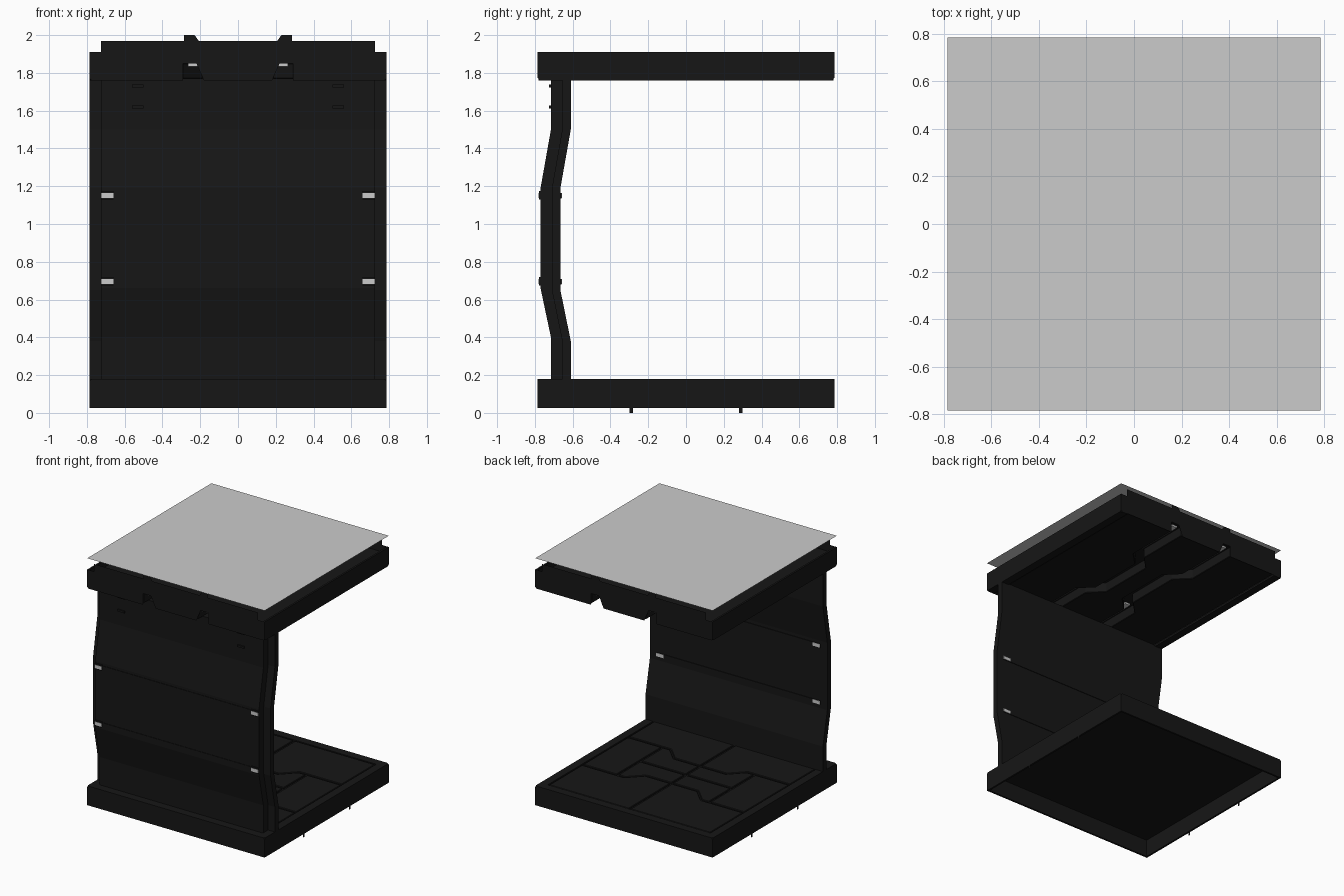
import bpy, bmesh

if "Cube" in bpy.data.objects:
    bpy.data.objects.remove(bpy.data.objects["Cube"])

H = 0.785          # half width of the module
IN = 0.72          # inner edge of the rims

dark = bpy.data.materials.new("dark_metal")
dark.diffuse_color = (0.008, 0.008, 0.008, 1)
dark.use_nodes = True
dark.node_tree.nodes["Principled BSDF"].inputs["Base Color"].default_value = dark.diffuse_color


def finish(name, bm, mat=dark, bevel=0):
    bmesh.ops.recalc_face_normals(bm, faces=bm.faces)
    me = bpy.data.meshes.new(name)
    bm.to_mesh(me)
    bm.free()
    ob = bpy.data.objects.new(name, me)
    bpy.context.collection.objects.link(ob)
    if mat:
        me.materials.append(mat)
    if bevel:
        m = ob.modifiers.new("bevel", 'BEVEL')
        m.width, m.segments = bevel, 1
        m.limit_method = 'ANGLE'
    return ob


def prism(bm, pts, axis, a, b):
    """Extrude a 2D outline along an axis from a to b (a == b gives a flat sheet)."""
    def co(p, t):
        return {'x': (t, p[0], p[1]), 'y': (p[0], t, p[1]), 'z': (p[0], p[1], t)}[axis]
    lo = [bm.verts.new(co(p, a)) for p in pts]
    bm.faces.new(lo)
    if a == b:
        return
    hi = [bm.verts.new(co(p, b)) for p in pts]
    bm.faces.new(hi[::-1])
    n = len(pts)
    for i in range(n):
        bm.faces.new((lo[i], lo[(i + 1) % n], hi[(i + 1) % n], hi[i]))


def box(bm, x0, x1, y0, y1, z0, z1):
    prism(bm, [(x0, y0), (x1, y0), (x1, y1), (x0, y1)], 'z', z0, z1)


def ring(bm, o, i, z0, z1):
    box(bm, -o, o, i, o, z0, z1)
    box(bm, -o, o, -o, -i, z0, z1)
    box(bm, i, o, -i, i, z0, z1)
    box(bm, -o, -i, -i, i, z0, z1)


# Floor: open-bottomed tray with a rim
bm = bmesh.new()
prism(bm, [(-H, 0.025), (H, 0.025), (H, 0.168), (H - .012, 0.18), (-H + .012, 0.18), (-H, 0.168)], 'y', -H, -H + .015)
prism(bm, [(-H, 0.025), (H, 0.025), (H, 0.168), (H - .012, 0.18), (-H + .012, 0.18), (-H, 0.168)], 'y', H - .015, H)
for s in (-1, 1):
    prism(bm, [(-H, 0.025), (H, 0.025), (H, 0.168), (H - .012, 0.18), (-H + .012, 0.18), (-H, 0.168)], 'x', s * H, s * (H - .015))
ring(bm, H - .012, IN, 0.165, 0.18)
box(bm, -IN, IN, -IN, IN, 0.16, 0.168)
finish("floor_tray", bm)

# Floor panels divided by jogged seams
G = 0.008
edge = [(-.34, .29), (-.23, .18), (.23, .18), (.34, .29)]
bm = bmesh.new()
E = IN - G
for s in (-1, 1):
    left = [(-E, .29 + G), (-.34, .29 + G), (-.23, .18 + G), (-G, .18 + G), (-G, E), (-E, E)]
    for m in (-1, 1):
        prism(bm, [(m * x, s * y) for x, y in left], 'z', 0.165, 0.179)
        inner = [(G, G), (G, .18 - G), (.23, .18 - G), (.34, .29 - G), (.4, .29 - G), (.4, G)]
        prism(bm, [(m * x, s * y) for x, y in inner], 'z', 0.165, 0.179)
for m in (-1, 1):
    a, b = sorted((m * (.4 + 2 * G), m * E))
    box(bm, a, b, -.29 + G, .29 - G, 0.165, 0.179)
finish("floor_panels", bm, bevel=.004)

# Locating tabs below the floor's side edges
bm = bmesh.new()
for sx in (-1, 1):
    for y in (-.29, .29):
        prism(bm, [(y - .01, 0), (y + .01, 0), (y + .01, .03), (y - .01, .03)], 'x', sx * H, sx * H)
finish("floor_tabs", bm)

# Back wall: full-width inner shell and narrower outer panel
inner = [(-.61, .17), (-.61, .38), (-.665, .65), (-.665, 1.19), (-.61, 1.50), (-.61, 1.77)]
outer = [(-.715, .17), (-.715, .40), (-.77, .66), (-.77, 1.19), (-.715, 1.50), (-.715, 1.77)]
middle = [(y - .045, z) for y, z in inner]
bm = bmesh.new()
prism(bm, inner + middle[::-1], 'x', -H, H)
finish("wall_shell", bm)
bm = bmesh.new()
prism(bm, [(y + .002, z) for y, z in middle] + outer[::-1], 'x', -.725, .725)
finish("wall_outer_panel", bm)

# Horizontal wall strips, end clips and grey markers
bm = bmesh.new()
grey = bmesh.new()
for z in (.695, 1.15):
    box(bm, -.66, .66, -.774, -.765, z - .02, z + .018)
    box(bm, -H + .06, H - .06, -.67, -.66, z - .015, z + .015)
    for s in (-1, 1):
        a, b = sorted((s * .66, s * .725))
        box(bm, a, b, -.779, -.76, z - .02, z + .025)
        box(grey, a, b, -.781, -.778, z - .013, z + .014)
        box(grey, a, b, -.661, -.657, z - .013, z + .014)
for z in (1.62, 1.73):
    for s in (-1, 1):
        a, b = sorted((s * .5, s * .56))
        box(bm, a, b, -.725, -.71, z - .008, z + .008)
finish("wall_strips", bm)
finish("wall_markers", grey, None)

# Ceiling side rails
bm = bmesh.new()
for s in (-1, 1):
    a, b = sorted((s * H, s * (H - .015)))
    prism(bm, [(-H, 1.772), (-H + .012, 1.76), (H - .012, 1.76), (H, 1.772), (H, 1.91), (-H, 1.91)], 'x', a, b)
    a, b = sorted((s * IN, s * (H - .012)))
    box(bm, a, b, -H + .005, H - .005, 1.76, 1.775)
finish("ceiling_rails", bm)

# Ceiling end plates with channel notches
half_low = [(.18, 1.76), (.22, 1.85), (.29, 1.85), (.29, 1.76), (H - .01, 1.76), (H, 1.77)]
half_top = [(H, 1.91), (.725, 1.91), (.725, 1.97), (.285, 1.97), (.285, 2.0), (.23, 2.0), (.208, 1.97)]
right = half_low + half_top
plate = right + [(-x, z) for x, z in right[::-1]]
bm = bmesh.new()
for y in (-H, H):
    prism(bm, plate, 'y', y, y)
finish("ceiling_end_plates", bm)

# Ceiling panels with jogged light channels between them
J = .11
ys = [(-H + .004, 0), (-.34, 0), (-.23, J), (.23, J), (.34, 0), (H - .004, 0)]
c_in = [(.19 - j, y) for y, j in ys]
c_out = [(.29 - j, y) for y, j in ys]
bm = bmesh.new()
prism(bm, c_in + [(-x, y) for x, y in c_in[::-1]], 'z', 1.768, 1.85)
for s in (-1, 1):
    pts = c_out + [(IN - G, H - .004), (IN - G, -H + .004)]
    prism(bm, [(s * x, y) for x, y in pts], 'z', 1.768, 1.85)
box(bm, -H + .015, H - .015, -H + .004, H - .004, 1.85, 1.86)
finish("ceiling_panels", bm, bevel=.004)

# Grey light strips in the channels
bm = bmesh.new()
for s in (-1, 1):
    for t in (-1, 1):
        a, b = sorted((t * .36, t * .76))
        x0, x1 = sorted((s * .215, s * .265))
        box(bm, x0, x1, a, b, 1.835, 1.849)
finish("ceiling_lights", bm, None)

# Flat cover sheet on top
bm = bmesh.new()
prism(bm, [(-H, -H), (H, -H), (H, H), (-H, H)], 'z', 2.0, 2.0)
finish("top_sheet", bm, None)
